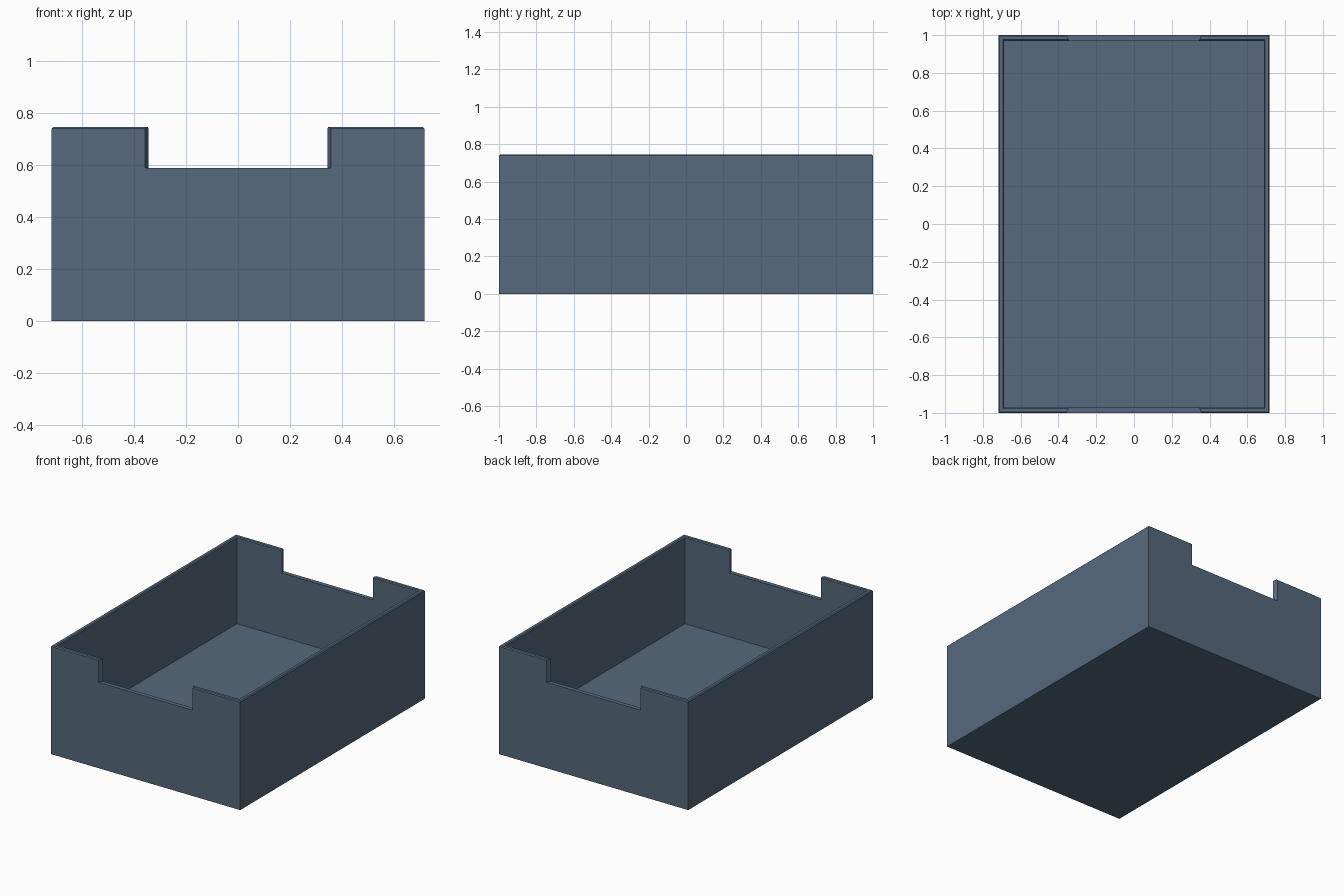
import bpy, bmesh

if "Cube" in bpy.data.objects:
    bpy.data.objects.remove(bpy.data.objects["Cube"])

W, L, H = 0.717, 1.0, 0.745      # half width, half length, height
T, FLOOR, C = 0.03, 0.15, 0.006  # wall thickness, inner floor height, rim chamfer

mat = bpy.data.materials.new("slate blue")
mat.diffuse_color = (0.092, 0.143, 0.205, 1)
mat.use_nodes = True
mat.node_tree.nodes["Principled BSDF"].inputs["Base Color"].default_value = mat.diffuse_color


def finish(name, bm):
    bmesh.ops.recalc_face_normals(bm, faces=bm.faces)
    me = bpy.data.meshes.new(name)
    bm.to_mesh(me)
    bm.free()
    me.materials.append(mat)
    ob = bpy.data.objects.new(name, me)
    bpy.context.collection.objects.link(ob)
    return ob


# Open tray: rectangular rings lofted up the outside, over the rim, down inside
bm = bmesh.new()
rings = []
for inset, z in ((0, 0), (0, H - C), (C, H), (T - C, H), (T, H - C), (T, FLOOR)):
    x, y = W - inset, L - inset
    rings.append([bm.verts.new((sx * x, sy * y, z))
                  for sx, sy in ((-1, -1), (1, -1), (1, 1), (-1, 1))])
for a, b in zip(rings, rings[1:]):
    for i in range(4):
        j = (i + 1) % 4
        bm.faces.new((a[i], a[j], b[j], b[i]))
bm.faces.new(rings[0])
bm.faces.new(rings[-1])
tray = finish("tray", bm)

# Hand notches in both end walls, flaring slightly outwards
bm = bmesh.new()
for s in (-1, 1):
    outline = [(-0.365, s * 1.02), (0.365, s * 1.02), (0.335, s * 0.95), (-0.335, s * 0.95)]
    base = bm.faces.new([bm.verts.new((x, y, 0.588)) for x, y in outline])
    geom = bmesh.ops.extrude_face_region(bm, geom=[base])["geom"]
    bmesh.ops.translate(bm, vec=(0, 0, 0.4),
                        verts=[v for v in geom if isinstance(v, bmesh.types.BMVert)])
cutter = finish("notch_cutter", bm)
cutter.hide_render = True
cutter.hide_set(True)

mod = tray.modifiers.new("notches", "BOOLEAN")
mod.operation = "DIFFERENCE"
mod.solver = "EXACT"
mod.object = cutter
